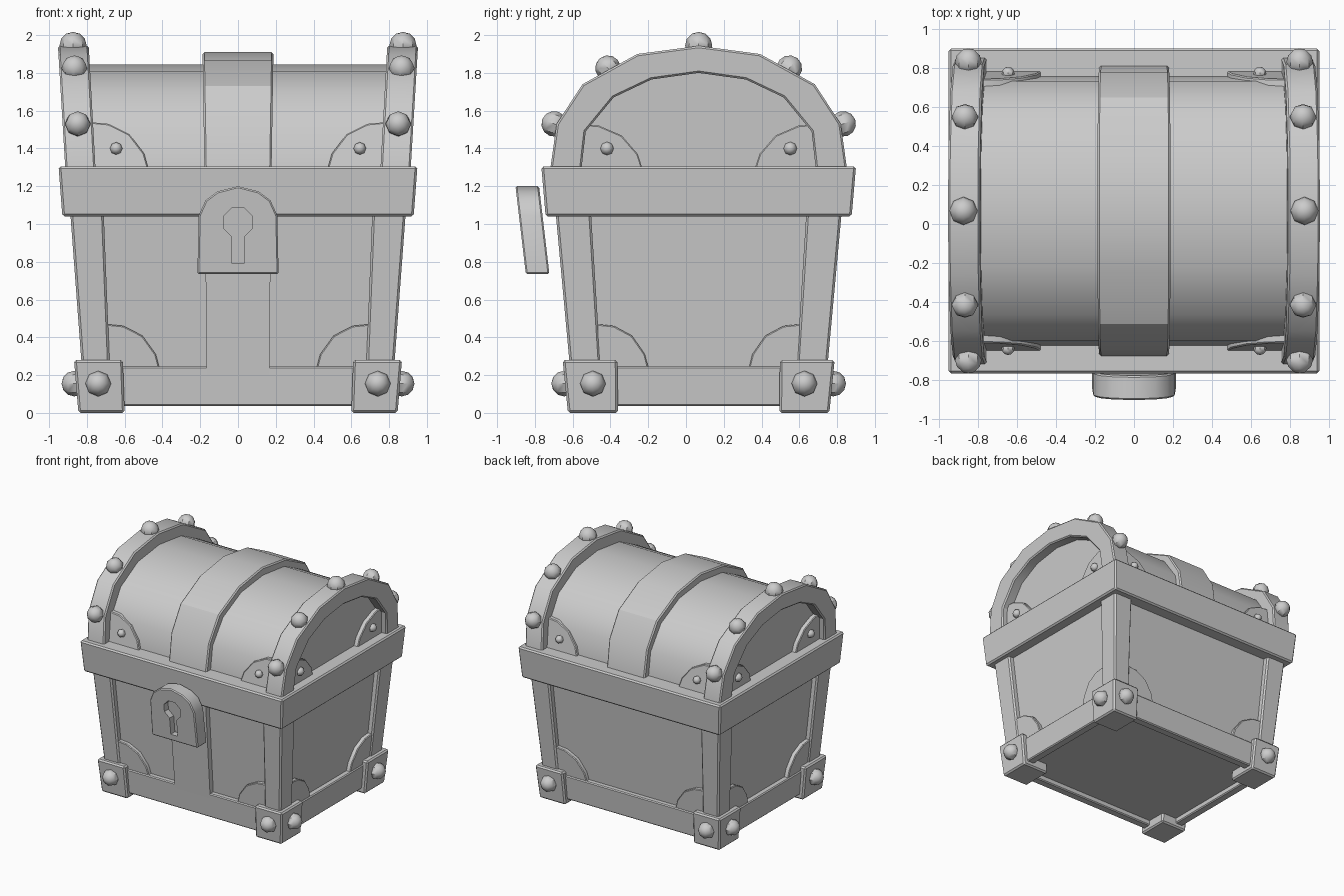
import bpy, bmesh, math
from mathutils import Vector

if "Cube" in bpy.data.objects:
    bpy.data.objects.remove(bpy.data.objects["Cube"])

YC = 0.067  # depth centre of the chest body


def finish(name, bm, bevel=0.0, smooth=30):
    bmesh.ops.recalc_face_normals(bm, faces=bm.faces)
    me = bpy.data.meshes.new(name)
    bm.to_mesh(me)
    bm.free()
    ob = bpy.data.objects.new(name, me)
    bpy.context.collection.objects.link(ob)
    bpy.ops.object.select_all(action='DESELECT')
    ob.select_set(True)
    bpy.context.view_layer.objects.active = ob
    if bevel:
        m = ob.modifiers.new("bevel", 'BEVEL')
        m.width, m.segments, m.limit_method = bevel, 1, 'ANGLE'
        m.angle_limit = math.radians(50)
        bpy.ops.object.modifier_apply(modifier=m.name)
    if smooth:
        bpy.ops.object.shade_smooth_by_angle(angle=math.radians(smooth))
    return ob


def place(axis, sign, u, z, d):
    """u runs along the wall, d is the distance outward from the chest centre."""
    if axis == 'x':
        return Vector((sign * d, YC + u, z))
    return Vector((u, YC + sign * d, z))


def slab(name, pts, axis, sign, near, far, bevel=0.0, smooth=30):
    """Extruded outline; near and far give depth as (base, slope, reference z)."""
    bm = bmesh.new()
    rings = [[bm.verts.new(place(axis, sign, u, z, b + s * (z - r))) for u, z in pts]
             for b, s, r in (near, far)]
    for ring in rings:
        bm.faces.new(ring)
    n = len(pts)
    for i in range(n):
        j = (i + 1) % n
        bm.faces.new((rings[0][i], rings[0][j], rings[1][j], rings[1][i]))
    return finish(name, bm, bevel, smooth)


def frustum(name, z0, r0, z1, r1, sx=1, sy=1, bevel=0.012):
    """Tapered box; r = (xmin, xmax, ymin, ymax) about the centre."""
    bm = bmesh.new()
    rings = [[bm.verts.new((sx * x, YC + sy * y, z)) for x, y in
              ((r[0], r[2]), (r[1], r[2]), (r[1], r[3]), (r[0], r[3]))]
             for z, r in ((z0, r0), (z1, r1))]
    for ring in rings:
        bm.faces.new(ring)
    for i in range(4):
        j = (i + 1) % 4
        bm.faces.new((rings[0][i], rings[0][j], rings[1][j], rings[1][i]))
    return finish(name, bm, bevel)


def bolt(name, pos, normal, r):
    bm = bmesh.new()
    bmesh.ops.create_uvsphere(bm, u_segments=8, v_segments=6, radius=r)
    ob = finish(name, bm, 0, 40)
    ob.location = pos
    ob.rotation_euler = Vector(normal).to_track_quat('Z', 'Y').to_euler()


def arc(half):
    """Mirror a half profile (base to crown) into a full arch."""
    return half + [(-u, z) for u, z in half[-2::-1]]


# body walls and rim
frustum("body", 0.08, (-.77, .77, -.62, .62), 1.1, (-.845, .845, -.71, .71), bevel=0)
frustum("rim", 1.04, (-.93, .93, -.81, .81), 1.305, (-.95, .95, -.833, .833))

# corner posts, foot blocks and their bolts
for sx in (-1, 1):
    for sy in (-1, 1):
        frustum("corner_post", .15, (.675, .82, .513, .673),
                1.06, (.711, .888, .57, .757), sx, sy)
        frustum("foot_block", 0, (.60, .845, .427, .692),
                .28, (.61, .868, .43, .72), sx, sy)
        bolt("foot_bolt", (sx * .74, YC + sy * .712, .155), (0, sy, 0), .068)
        bolt("foot_bolt", (sx * .866, YC + sy * .56, .155), (sx, 0, 0), .068)

# base bands between the feet
for s in (-1, 1):
    slab("base_band", [(-.66, .037), (.66, .037), (.66, .245), (-.66, .245)], 'y', s,
         (.59, 0, 0), (.662, .08, .037), .008)
    slab("base_band", [(-.5, .037), (.5, .037), (.5, .245), (-.5, .245)], 'x', s,
         (.74, 0, 0), (.812, .075, .037), .008)

# front strip under the lock
slab("front_strip", [(-.165, .2), (.165, .2), (.175, 1.06), (-.175, 1.06)], 'y', -1,
     (.6, .09, .2), (.675, .09, .2))

# barrel lid, end arches and middle strap
barrel = arc([(.69, 1.29), (.665, 1.5), (.53, 1.69), (.29, 1.81), (0, 1.845)])
slab("lid", barrel, 'x', 1, (-.83, -.06, 1.305), (.83, .06, 1.305))
outer = arc([(.785, 1.295), (.752, 1.53), (.615, 1.74), (.325, 1.90), (0, 1.943)])
inner = arc([(.62, 1.295), (.598, 1.49), (.45, 1.67), (.25, 1.765), (0, 1.80)])
for s in (-1, 1):
    slab("lid_end_arch", outer + inner[::-1], 'x', s,
         (.755, .055, 1.305), (.915, .06, 1.305), .01)
    for u, z in ((0, 1.945), (.48, 1.825), (-.48, 1.825), (.765, 1.53), (-.765, 1.53)):
        x = .835 + .06 * (z - 1.305)
        bolt("arch_bolt", (s * x, YC + u, z), (0, u, z - 1.25), .068 if u else .072)
strap = arc([(.745, 1.295), (.708, 1.53), (.58, 1.73), (.31, 1.865), (0, 1.91)])
strap_in = [(u * .85, 1.295 + (z - 1.295) * .82) for u, z in strap]
slab("lid_strap", strap + strap_in[::-1], 'x', 1,
     (-.178, -.016, 1.305), (.178, .016, 1.305), .01)

# quarter-round corner plates, as fractions of width and height
quarter = [(0, 0), (1, 0), (.93, .32), (.68, .74), (.33, .96), (0, 1)]


def plate(name, axis, s, side, edge, width, z, height, near, far):
    pts = [(side * (edge - width * a), z + height * b) for a, b in quarter]
    slab(name, pts, axis, s, near, far, .006)


for s in (-1, 1):
    for side in (-1, 1):
        # front and back walls
        plate("lid_plate", 'y', s, side, .79, .315, 1.295, .245,
              (.6, -.17, 1.305), (.715, -.17, 1.305))
        bolt("lid_rivet", (side * .645, YC + s * .705, 1.4), (0, s, 0), .033)
        plate("base_plate", 'y', s, side, .70, .285, .235, .235,
              (.6, .09, .2), (.665, .09, .2))
        # left and right walls
        plate("lid_plate", 'x', s, side, .64, .342, 1.295, .235,
              (.79, .06, 1.305), (.868, .06, 1.305))
        bolt("lid_rivet", (s * .872, YC + side * .485, 1.4), (s, 0, 0), .036)
        plate("base_plate", 'x', s, side, .54, .275, .235, .235,
              (.74, .075, .2), (.815, .075, .2))

# lock plate with a sunken keyhole
lock_half = [(.215, .735), (.208, 1.045), (.172, 1.125), (.11, 1.172), (0, 1.2)]
lock = slab("lock_plate", arc(lock_half), 'y', -1, (.79, .118, .735), (.915, .118, .735), .008)
hole = [(-.032, .79), (.032, .79)]
for k in range(8):
    a = math.radians(-67.5 + 45 * k)
    hole.append((.083 * math.cos(a), 1.01 + .083 * math.sin(a)))
cutter = slab("keyhole_cutter", hole, 'y', -1, (.86, .118, .735), (1.0, .118, .735), 0, 0)
cutter.hide_render = True
m = lock.modifiers.new("keyhole", 'BOOLEAN')
m.operation, m.object, m.solver = 'DIFFERENCE', cutter, 'EXACT'
bpy.context.view_layer.objects.active = lock
bpy.ops.object.modifier_apply(modifier=m.name)
bpy.data.objects.remove(cutter, do_unlink=True)
